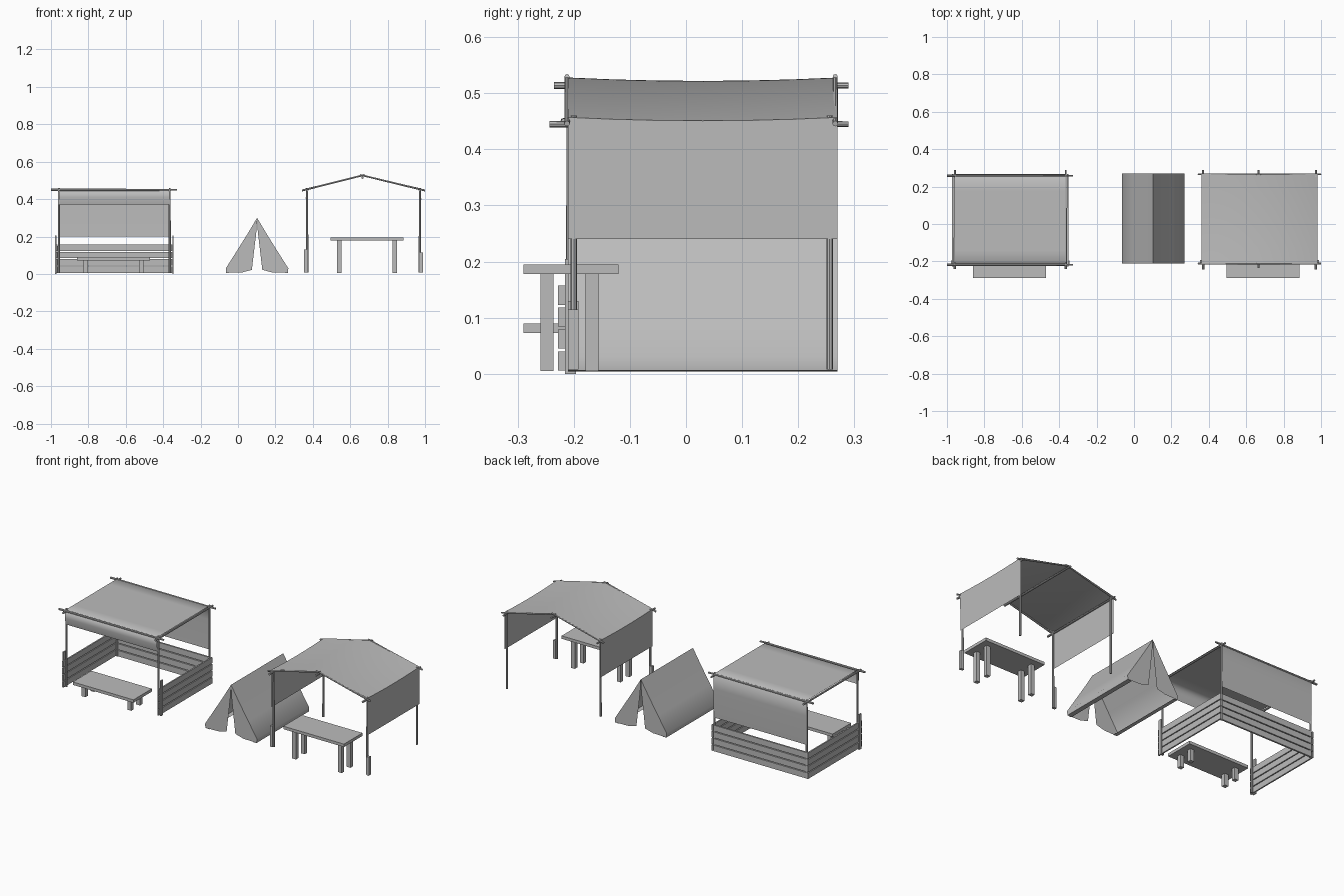
import bpy, bmesh, math
from mathutils import Vector

if "Cube" in bpy.data.objects:
    bpy.data.objects.remove(bpy.data.objects["Cube"])

grey = bpy.data.materials.new("plain_grey")
grey.use_nodes = True
grey.diffuse_color = (0.5, 0.5, 0.5, 1)
grey.node_tree.nodes["Principled BSDF"].inputs["Base Color"].default_value = (0.5, 0.5, 0.5, 1)


def add_object(name, bm, smooth_angle=None):
    mesh = bpy.data.meshes.new(name)
    bmesh.ops.recalc_face_normals(bm, faces=bm.faces)
    bm.to_mesh(mesh)
    bm.free()
    mesh.materials.append(grey)
    obj = bpy.data.objects.new(name, mesh)
    bpy.context.collection.objects.link(obj)
    if smooth_angle:
        bpy.ops.object.select_all(action='DESELECT')
        obj.select_set(True)
        bpy.context.view_layer.objects.active = obj
        bpy.ops.object.shade_smooth_by_angle(angle=math.radians(smooth_angle))
    return obj


def box(name, low, high):
    bm = bmesh.new()
    bmesh.ops.create_cube(bm, size=1)
    low, high = Vector(low), Vector(high)
    for v in bm.verts:
        v.co = (low + high) / 2 + v.co * (high - low)
    return add_object(name, bm)


def pole(name, start, end, radius=0.006):
    bm = bmesh.new()
    start, end = Vector(start), Vector(end)
    axis = end - start
    bmesh.ops.create_cone(bm, cap_ends=True, segments=8, radius1=radius,
                          radius2=radius * 0.85, depth=axis.length)
    turn = axis.to_track_quat('Z', 'Y')
    for v in bm.verts:
        v.co = turn @ v.co + (start + end) / 2
    return add_object(name, bm, 40)


def cloth(name, profile, stations, place, smooth_angle):
    """Sweep an open profile along stations; place maps (u, z, station) to a point."""
    bm = bmesh.new()
    rows = [[bm.verts.new(place(u, z, s)) for u, z in profile] for s in stations]
    for a, b in zip(rows, rows[1:]):
        for i in range(len(profile) - 1):
            bm.faces.new((a[i], a[i + 1], b[i + 1], b[i]))
    return add_object(name, bm, smooth_angle)


def table(name, x0, x1, height):
    y0, y1 = -0.29, -0.12
    box(name + "_top", (x0, y0, height - 0.017), (x1, y1, height))
    for side, x in (("right", x0 + 0.035), ("left", x1 - 0.06)):
        for end, y in (("front", y0 + 0.031), ("back", y1 - 0.059)):
            box(f"{name}_leg_{end}_{side}", (x, y, 0.005), (x + 0.024, y + 0.023, height - 0.017))


FRONT, BACK = -0.208, 0.258

# Fenced stall: frame of posts and crossing poles
RIGHT, LEFT = -0.958, -0.365
for side, x in (("right", RIGHT), ("left", LEFT)):
    for end, y in (("front", FRONT), ("back", BACK)):
        pole(f"stall_post_{end}_{side}", (x, y, 0.005), (x, y, 0.46))
    pole(f"stall_side_pole_{side}", (x, -0.24, 0.445), (x, 0.29, 0.445))
for end, y in (("front", FRONT - 0.01), ("back", BACK)):
    pole(f"stall_cross_pole_{end}", (-1.0, y, 0.45), (-0.325, y, 0.45))

# Stall canopy: rounded drape in front, long drape behind
cloth("stall_canopy",
      [(-0.215, 0.37), (-0.224, 0.41), (-0.221, 0.44), (-0.20, 0.455), (-0.14, 0.455),
       (0.18, 0.455), (0.25, 0.455), (0.265, 0.44), (0.267, 0.37), (0.262, 0.2)],
      [RIGHT, LEFT], lambda u, z, s: (s, u, z), 100)

# Stall fence: four planks on three sides with short stakes
for i in range(4):
    z0 = 0.006 + i * 0.039
    z1 = z0 + 0.034
    box(f"fence_back_plank_{i}", (RIGHT, BACK - 0.002, z0), (LEFT, BACK + 0.008, z1))
    for side, x, out in (("right", RIGHT, -1), ("left", LEFT, 1)):
        xa = x + out * 0.006
        xb = x + out * 0.014
        box(f"fence_{side}_plank_{i}", (min(xa, xb), -0.228, z0), (max(xa, xb), BACK + 0.008, z1))
for side, x in (("right", RIGHT - 0.02), ("left", LEFT + 0.014)):
    box(f"fence_stake_{side}", (x, FRONT - 0.008, 0.0), (x + 0.007, FRONT + 0.012, 0.205))
table("stall_bench", -0.86, -0.47, 0.09)

# Gabled pavilion: posts, eave poles, ridge pole and rafters
PR, PL, RIDGE = 0.37, 0.972, 0.665
for side, x, out, h in (("right", PR, -1, 0.13), ("left", PL, 1, 0.115)):
    for end, y in (("front", -0.2), ("back", 0.256)):
        pole(f"pavilion_post_{end}_{side}", (x, y, 0.008), (x, y, 0.46))
    pole(f"pavilion_eave_pole_{side}", (x, -0.243, 0.445), (x, 0.29, 0.445))
    for end, y in (("front", -0.212), ("back", 0.266)):
        pole(f"pavilion_rafter_{end}_{side}", (x + out * 0.028, y, 0.446),
             (RIDGE - out * 0.012, y, 0.53), 0.005)
    xs = x + out * 0.009
    box(f"pavilion_stake_{side}", (xs - 0.008, -0.21, 0.008), (xs + 0.008, -0.192, h))
pole("pavilion_ridge_pole", (RIDGE, -0.235, 0.514), (RIDGE, 0.29, 0.514))

# Pavilion canopy: gently sagging gable with hanging sides
def pavilion_point(u, z, s):
    sag = 0.006 * (1 - ((s - 0.03) / 0.24) ** 2) if z > 0.4 else 0
    return (u, s, z - sag)

cloth("pavilion_canopy",
      [(PR - 0.007, 0.24), (PR - 0.008, 0.457), (RIDGE, 0.528), (PL + 0.008, 0.457), (PL + 0.007, 0.24)],
      [-0.21 + 0.08 * i for i in range(7)], pavilion_point, 40)
table("pavilion_table", 0.495, 0.885, 0.195)

# Ridge tent: slopes, short skirt and inward hem
MID, TF, TB = 0.102, -0.21, 0.27
half = [(0, 0.3), (0.05, 0.216), (0.11, 0.12), (0.167, 0.03), (0.165, 0.006), (0.14, 0.004)]
profile = [(-u, z) for u, z in reversed(half)] + half[1:]
cloth("tent_walls", profile, [TF, 0.03, TB], lambda u, z, s: (MID + u, s, z), 80)

# Tent end flaps, parted in the middle
for end, y in (("front", TF), ("back", TB)):
    for side, m in (("right", -1), ("left", 1)):
        bm = bmesh.new()
        outline = half[:5] + [(0.08, 0.008), (0.028, 0.022), (0.004, 0.225)]
        bm.faces.new([bm.verts.new((MID + m * u, y, z)) for u, z in outline])
        add_object(f"tent_flap_{end}_{side}", bm)
